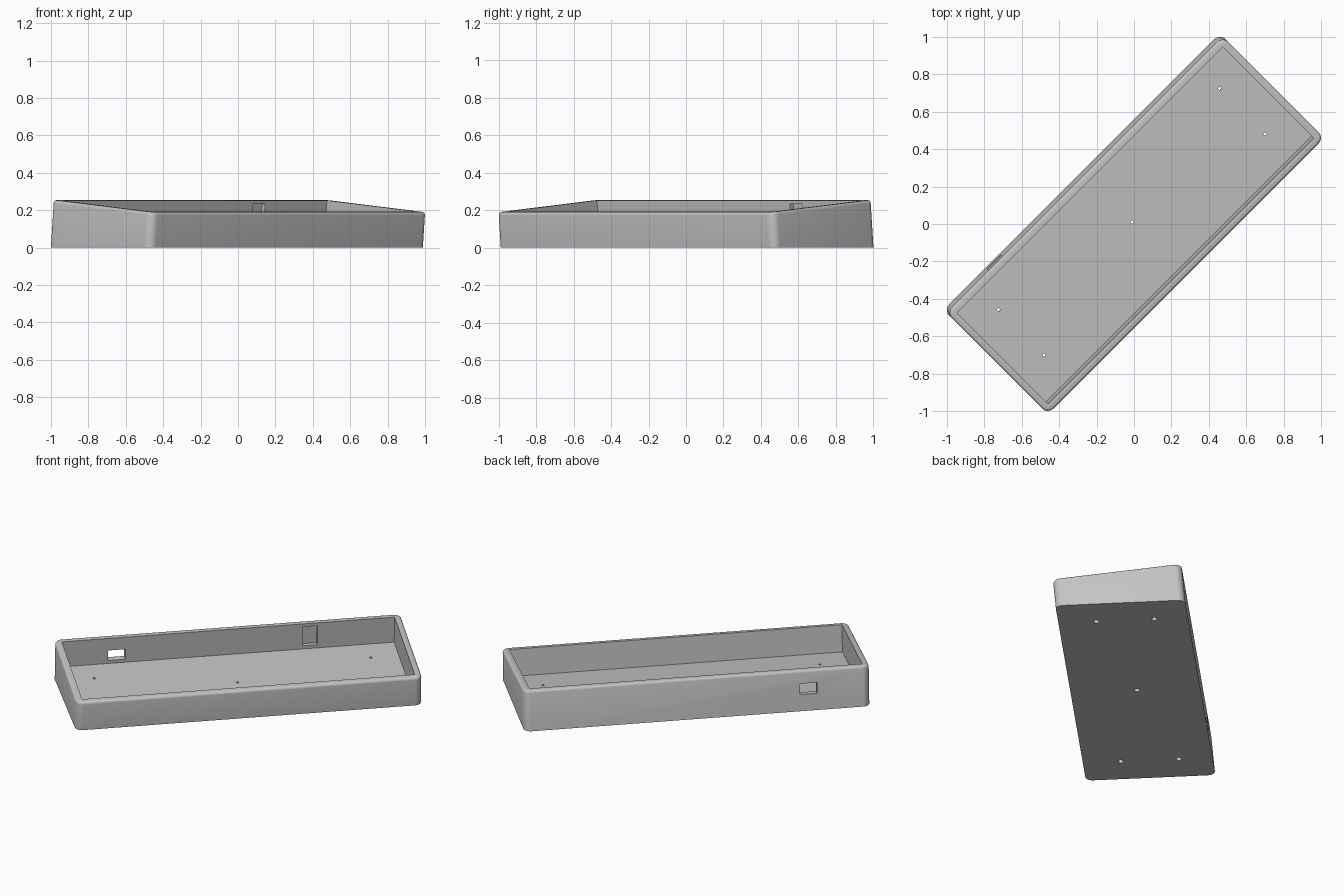
import bpy, bmesh, math
from mathutils import Matrix, Vector

if "Cube" in bpy.data.objects:
    bpy.data.objects.remove(bpy.data.objects["Cube"])

TILT = math.radians(5)
L, W, R = 1.045, 0.3855, 0.044      # half length, half width, corner radius
WALL, DEPTH, FILLET = 0.04, 0.172, 0.016

# Tray space: x along the length, y towards the tall wall, z = 0 at the rim
FRAME = (Matrix.Translation((0, 0, 0.2225)) @ Matrix.Rotation(math.radians(45), 4, 'Z')
         @ Matrix.Translation((0, -0.011, 0)) @ Matrix.Rotation(TILT, 4, 'X'))

grey = bpy.data.materials.new("light_grey")
grey.diffuse_color = (0.55, 0.55, 0.55, 1)
grey.use_nodes = True
grey.node_tree.nodes["Principled BSDF"].inputs["Base Color"].default_value = grey.diffuse_color


def to_object(bm, name):
    bmesh.ops.recalc_face_normals(bm, faces=bm.faces)
    mesh = bpy.data.meshes.new(name)
    bm.to_mesh(mesh)
    bm.free()
    mesh.materials.append(grey)
    ob = bpy.data.objects.new(name, mesh)
    bpy.context.collection.objects.link(ob)
    return ob


def rounded_ring(bm, inset, z, steps=8):
    r = R - inset
    verts = []
    for q, (sx, sy) in enumerate([(1, 1), (-1, 1), (-1, -1), (1, -1)]):
        for i in range(steps + 1):
            a = math.pi / 2 * (q + i / steps)
            p = Vector((sx * (L - R) + r * math.cos(a), sy * (W - R) + r * math.sin(a), z))
            verts.append(bm.verts.new(FRAME @ p))
    return verts


def box_cutter(name, x, y, z):
    bm = bmesh.new()
    size = [b - a for a, b in (x, y, z)]
    mid = [(a + b) / 2 for a, b in (x, y, z)]
    bmesh.ops.create_cube(bm, size=1, matrix=FRAME @ Matrix.Translation(mid) @ Matrix.Diagonal((*size, 1)))
    return to_object(bm, name)


def hole_cutter(name, x, y, radius, z0, z1):
    bm = bmesh.new()
    bmesh.ops.create_cone(bm, cap_ends=True, segments=24, radius1=radius, radius2=radius, depth=z1 - z0,
                          matrix=FRAME @ Matrix.Translation((x, y, (z0 + z1) / 2)))
    return to_object(bm, name)


# Outer shell: rounded prism with a filleted rim, cut flat at the ground
bm = bmesh.new()
levels = [(0, -0.4)]
for i in range(5):
    a = math.pi / 2 * i / 4
    levels.append((FILLET * (1 - math.cos(a)), FILLET * (math.sin(a) - 1)))
rings = [rounded_ring(bm, inset, z) for inset, z in levels]
for lo, hi in zip(rings, rings[1:]):
    n = len(lo)
    for i in range(n):
        j = (i + 1) % n
        bm.faces.new((lo[i], lo[j], hi[j], hi[i]))
bm.faces.new(rings[-1])
bm.faces.new(rings[0][::-1])
bmesh.ops.bisect_plane(bm, geom=bm.verts[:] + bm.edges[:] + bm.faces[:],
                       plane_co=(0, 0, 0), plane_no=(0, 0, 1), clear_inner=True)
bmesh.ops.holes_fill(bm, edges=[e for e in bm.edges if e.is_boundary])
tray = to_object(bm, "tray_case")

# Cavity, cable port through the tall wall, and shallow recess inside it
inner = W - WALL
cutters = [
    box_cutter("cavity_cutter", (-L + WALL, L - WALL), (-inner, inner), (-DEPTH, 0.1)),
    box_cutter("port_cutter", (-0.725, -0.62), (inner - 0.05, W + 0.05), (-0.152, -0.083)),
    box_cutter("recess_cutter", (0.45, 0.54), (inner - 0.05, inner + 0.024), (-0.15, -0.02)),
]
# Screw holes with wider bores from below
for x, y in [(0, 0.01), (0.836, 0.185), (0.836, -0.16), (-0.836, 0.185), (-0.836, -0.16)]:
    cutters.append(hole_cutter("screw_hole_cutter", x, y, 0.008, -0.35, -0.1))
    cutters.append(hole_cutter("screw_bore_cutter", x, y, 0.017, -0.35, -DEPTH - 0.013))

bpy.ops.object.select_all(action='DESELECT')
tray.select_set(True)
bpy.context.view_layer.objects.active = tray
for c in cutters:
    mod = tray.modifiers.new(c.name, 'BOOLEAN')
    mod.operation = 'DIFFERENCE'
    mod.solver = 'EXACT'
    mod.object = c
    bpy.ops.object.modifier_apply(modifier=mod.name)
for c in cutters:
    bpy.data.objects.remove(c)
bpy.ops.object.shade_smooth_by_angle(angle=math.radians(30))
